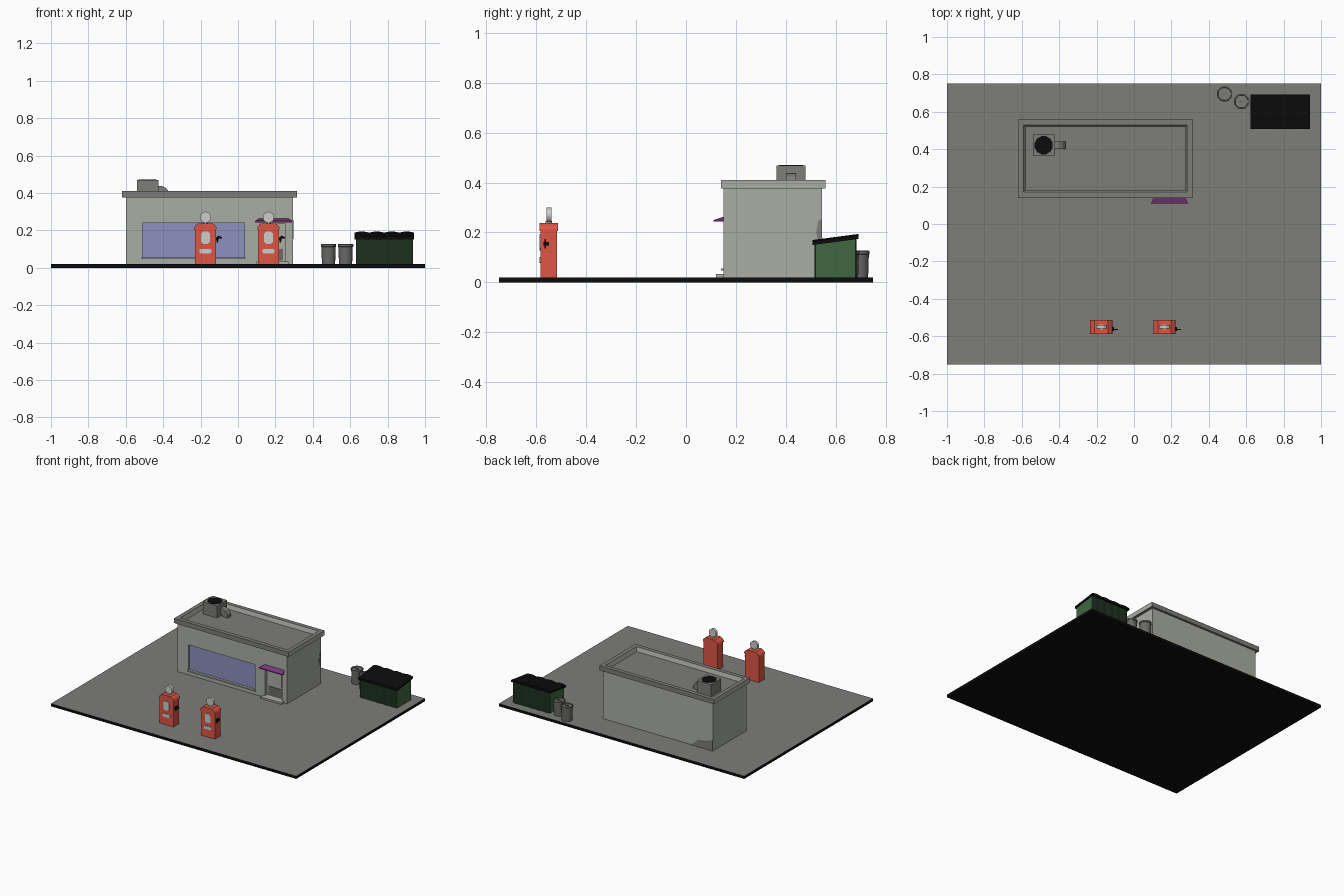
import bpy, bmesh, math
from mathutils import Matrix, Vector

if "Cube" in bpy.data.objects:
    bpy.data.objects.remove(bpy.data.objects["Cube"])


def material(name, r, g, b):
    m = bpy.data.materials.new(name)
    lin = [((c / 255 + 0.055) / 1.055) ** 2.4 if c > 10 else c / 255 / 12.92 for c in (r, g, b)]
    m.diffuse_color = (*lin, 1)
    m.use_nodes = True
    m.node_tree.nodes["Principled BSDF"].inputs["Base Color"].default_value = m.diffuse_color
    return m


ASPHALT = material("asphalt grey", 125, 125, 122)
BLACK = material("black", 12, 12, 12)
WALL = material("wall light grey", 170, 173, 165)
RED = material("pump red", 222, 85, 68)
PALE = material("pale grey", 205, 205, 203)
BLUE = material("window blue", 140, 145, 190)
PURPLE = material("awning purple", 125, 55, 125)
GREEN = material("bin green", 65, 103, 65)
DARK_GREEN = material("dark bin green", 28, 48, 30)
METAL = material("can metal", 105, 105, 102)


def finish(name, bm, *mats, rule=None):
    bmesh.ops.recalc_face_normals(bm, faces=bm.faces)
    bm.normal_update()
    if rule:
        for f in bm.faces:
            f.material_index = rule(f)
    me = bpy.data.meshes.new(name)
    bm.to_mesh(me)
    bm.free()
    for m in mats:
        me.materials.append(m)
    ob = bpy.data.objects.new(name, me)
    bpy.context.collection.objects.link(ob)
    return ob


def box_bm(x0, x1, y0, y1, z0, z1):
    bm = bmesh.new()
    mat = Matrix.Translation(((x0 + x1) / 2, (y0 + y1) / 2, (z0 + z1) / 2)) @ \
        Matrix.Diagonal((x1 - x0, y1 - y0, z1 - z0, 1))
    bmesh.ops.create_cube(bm, size=1, matrix=mat)
    return bm


def box(name, dims, *mats, rule=None):
    return finish(name, box_bm(*dims), *mats, rule=rule)


def prism(name, pts, axis, a, b, *mats, rule=None):
    """Extrude a closed outline along an axis from a to b."""
    put = {"x": lambda p, t: (t, p[0], p[1]),
           "y": lambda p, t: (p[0], t, p[1]),
           "z": lambda p, t: (p[0], p[1], t)}[axis]
    bm = bmesh.new()
    lo = [bm.verts.new(put(p, a)) for p in pts]
    hi = [bm.verts.new(put(p, b)) for p in pts]
    bm.faces.new(lo)
    bm.faces.new(hi)
    n = len(pts)
    for i in range(n):
        bm.faces.new((lo[i], lo[(i + 1) % n], hi[(i + 1) % n], hi[i]))
    return finish(name, bm, *mats, rule=rule)


def circle(cx, cy, r, n):
    return [(cx + r * math.cos(2 * math.pi * (i + .5) / n), cy + r * math.sin(2 * math.pi * (i + .5) / n))
            for i in range(n)]


def mirrored(cx, half):
    """Outline symmetric about cx, from its right half listed bottom to top."""
    return [(cx + x, z) for x, z in half] + [(cx - x, z) for x, z in reversed(half)]


# Ground slab: grey top, black edges and underside
box("ground_slab", (-1, 1, -.75, .75, 0, .02), ASPHALT, BLACK,
    rule=lambda f: 0 if f.normal.z > .5 else 1)

# Shop walls with window and door openings cut in
walls = box("shop_walls", (-.6, .295, .15, .545, .02, .376), WALL)
for i, dims in enumerate([(-.51, .035, .1, .17, .053, .24), (.115, .255, .1, .175, .033, .235)]):
    cutter = box("opening_cutter", dims, WALL)
    cutter.hide_render = True
    mod = walls.modifiers.new("opening", "BOOLEAN")
    mod.operation, mod.solver, mod.object = "DIFFERENCE", "EXACT", cutter
    bpy.context.view_layer.update()
    baked = bpy.data.meshes.new_from_object(walls.evaluated_get(bpy.context.evaluated_depsgraph_get()))
    walls.modifiers.clear()
    walls.data = baked
    bpy.data.objects.remove(cutter)

# Window, sill, door and step
box("window_glass", (-.51, .035, .164, .169, .053, .24), BLUE)
box("window_sill", (-.515, .04, .141, .152, .047, .056), WALL)
box("door_kick_plate", (.13, .24, .17, .174, .04, .1), METAL)
box("door_glass", (.135, .235, .17, .174, .115, .215), WALL)
box("door_step", (.1, .27, .12, .152, .02, .033), WALL)

# Awning: sloped, flared outwards
bm = bmesh.new()
rows = [(.115, .27, .151, .263), (.09, .29, .11, .25), (.09, .29, .11, .243), (.115, .27, .151, .245)]
ring = [(bm.verts.new((x0, y, z)), bm.verts.new((x1, y, z))) for x0, x1, y, z in rows]
for i in range(4):
    a, b = ring[i], ring[(i + 1) % 4]
    bm.faces.new((a[0], a[1], b[1], b[0]))
for s in (0, 1):
    bm.faces.new([r[s] for r in ring])
finish("awning", bm, PURPLE)

# Worn wall patches
prism("back_wall_patch", [(-.6, .02), (-.6, .1), (-.54, .075), (-.48, .068), (-.42, .02)], "y", .54, .547, ASPHALT)
prism("side_wall_patch", [(.545, .155), (.545, .255), (.53, .245), (.522, .2), (.53, .165)], "x", .29, .297, ASPHALT)

# Roof: rim with sunken deck
bm = box_bm(-.62, .315, .14, .56, .376, .41)
bm.normal_update()
top = [f for f in bm.faces if f.normal.z > .5]
bmesh.ops.inset_region(bm, faces=top, thickness=.043)
bmesh.ops.inset_region(bm, faces=top, thickness=.012, depth=-.031)
finish("roof_rim", bm, ASPHALT, WALL, rule=lambda f: 1 if abs(f.normal.x) > .9 or
       (.1 < abs(f.normal.z) < .9 and f.calc_center_median().z > .38) else 0)

# Rooftop cooler with fan opening and sloping duct
box("cooler_box", (-.541, -.425, .363, .479, .376, .468), ASPHALT)
prism("cooler_fan", circle(-.483, .421, .05, 12), "z", .465, .471, BLACK)
prism("cooler_duct", [(-.43, .395), (-.43, .437), (-.405, .437), (-.383, .425), (-.365, .4), (-.365, .377), (-.405, .377),
                      (-.41, .39)], "y", .401, .441, ASPHALT)

# Fuel pumps
for i, cx in enumerate((-.174, .163)):
    n = f"pump_{i + 1}_"
    prism(n + "body", mirrored(cx, [(.057, .02), (.057, .205)]), "y", -.583, -.518, RED)
    prism(n + "cap", mirrored(cx, [(.06, .205), (.06, .214), (.053, .226), (.036, .238)]), "y", -.587, -.514, RED)
    prism(n + "neck", circle(cx, -.55, .014, 8), "z", .234, .246, PALE)
    prism(n + "globe", circle(cx, .27, .03, 14), "y", -.56, -.54, PALE)
    prism(n + "dial", mirrored(cx, [(.014, .128), (.023, .138), (.023, .182), (.014, .193)]), "y", -.587, -.582, PALE)
    prism(n + "label", mirrored(cx, [(.026, .077), (.031, .082), (.031, .096), (.026, .101)]), "y", -.587, -.582, PALE)
    # nozzle and holder
    box(n + "holder", (cx + .055, cx + .066, -.572, -.55, .148, .162), BLACK)
    prism(n + "nozzle", [(cx + .06, .165), (cx + .072, .172), (cx + .088, .163), (cx + .088, .157),
                         (cx + .072, .157), (cx + .066, .135), (cx + .06, .135)], "y", -.568, -.561, BLACK)

# Large waste bin: ribbed front and back, slanted top
N = 32
X0, X1 = .632, .935


def rib(t):
    return .004 * abs(math.sin(math.pi * 5 * t)) ** .7


bm = bmesh.new()
cols = []
for i in range(N + 1):
    t = i / N
    x = X0 + (X1 - X0) * t
    yf, yb = .519 - rib(t), .68 + rib(t)
    cols.append([bm.verts.new(p) for p in ((x, yf, .02), (x, yb, .02), (x, yb, .178), (x, yf, .154))])
for a, b in zip(cols, cols[1:]):
    for j in range(4):
        k = (j + 1) % 4
        bm.faces.new((a[j], a[k], b[k], b[j]))
bm.faces.new(cols[0])
bm.faces.new(cols[-1])
finish("waste_bin_body", bm, DARK_GREEN, GREEN, rule=lambda f: 1 if abs(f.normal.x) > .9 else 0)

# Bin lid: four gently arched panels on a slope
outline = []
for i in range(25):
    t = i / 24
    outline.append((.622 + .32 * t, .006 * abs(math.sin(math.pi * 4 * t))))
lid = prism("waste_bin_lid", outline + [(.942, -.014), (.622, -.014)], "y", .508, .692, BLACK)
for v in lid.data.vertices:
    v.co.z += .164 + (v.co.y - .508) / .184 * .024

# Metal waste cans: tapered body, rim, sunken lid with handle
for i, (cx, cy) in enumerate(((.484, .695), (.575, .655))):
    bm = bmesh.new()
    profile = [(.036, .02), (.039, .112), (.042, .113), (.042, .125), (.036, .127), (.034, .119)]
    rings = [[bm.verts.new((x, y, z)) for x, y in circle(cx, cy, r, 16)] for r, z in profile]
    for a, b in zip(rings, rings[1:]):
        for j in range(16):
            k = (j + 1) % 16
            bm.faces.new((a[j], a[k], b[k], b[j]))
    bm.faces.new(rings[0])
    bm.faces.new(rings[-1])
    can = finish(f"waste_can_{i + 1}", bm, METAL, ASPHALT, rule=lambda f: 1 if f.normal.z > .5 else 0)
    for p in can.data.polygons:
        p.use_smooth = abs(p.normal.z) < .1
    box(f"waste_can_handle_{i + 1}", (cx - .015, cx + .015, cy - .003, cy + .003, .118, .126), METAL)
